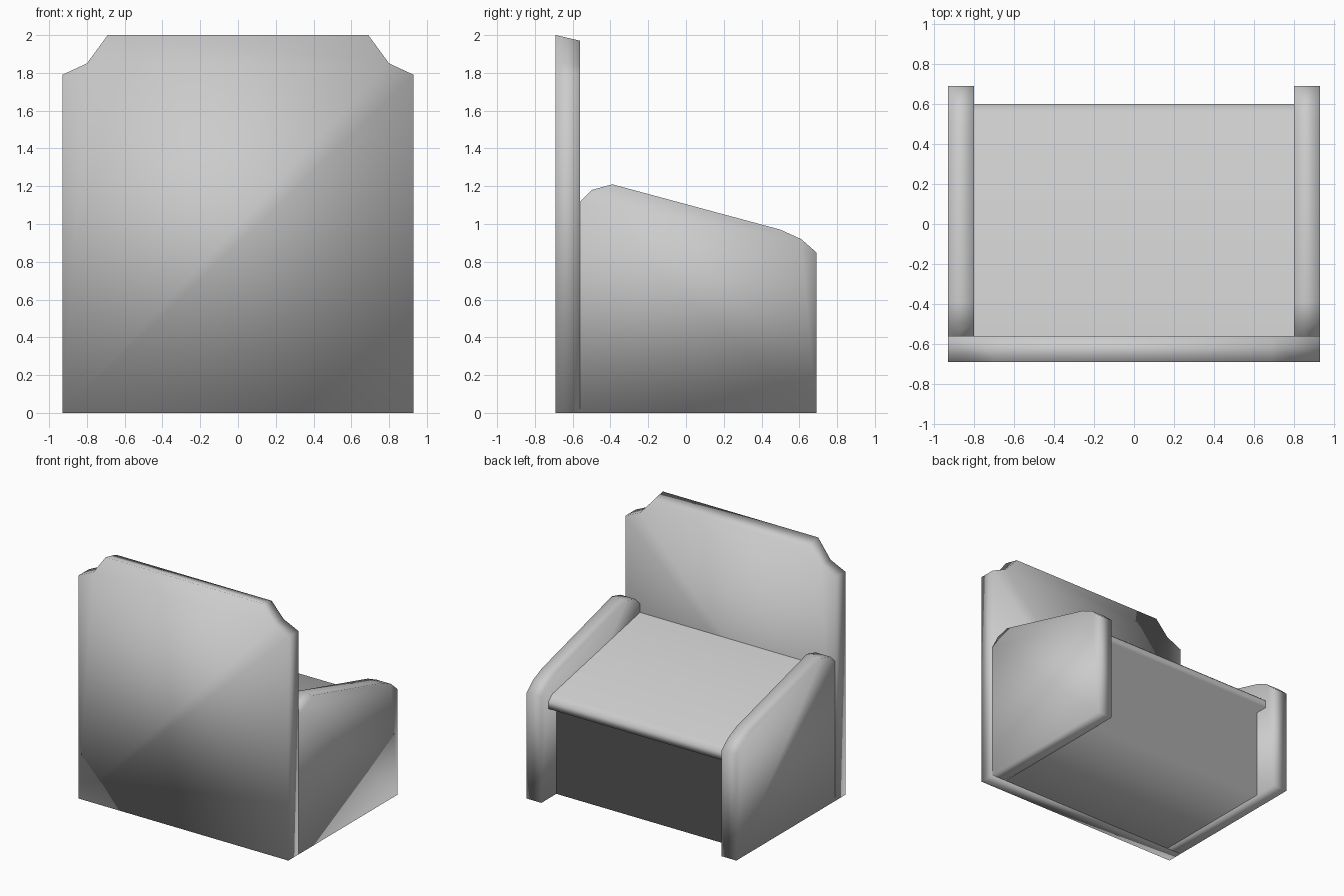
import bpy
import bmesh
from mathutils import Vector

cube = bpy.data.objects.get("Cube")
if cube:
    bpy.data.objects.remove(cube, do_unlink=True)

# One plain upholstery colour
fabric = bpy.data.materials.new("light grey fabric")
fabric.use_nodes = True
grey = (0.6, 0.6, 0.6, 1.0)
fabric.diffuse_color = grey
fabric.node_tree.nodes["Principled BSDF"].inputs["Base Color"].default_value = grey

BACK_FRONT = -0.56   # plane where the backrest meets the seat and arms
ARM_INNER, ARM_OUTER = 0.80, 0.93


def prism(name, profile, place, start, end, hidden=None, adjust=None):
    """Extrude a profile between two depths, dropping faces buried in other parts."""
    bm = bmesh.new()
    rings = [[bm.verts.new(place(a, b, depth)) for a, b in profile]
             for depth in (start, end)]
    bm.faces.new(rings[0])
    bm.faces.new(rings[1])
    for i in range(len(profile)):
        j = (i + 1) % len(profile)
        bm.faces.new((rings[0][i], rings[0][j], rings[1][j], rings[1][i]))
    bmesh.ops.recalc_face_normals(bm, faces=bm.faces)
    if adjust:
        for vert in bm.verts:
            adjust(vert)
    if hidden:
        buried = [f for f in bm.faces if hidden(f)]
        bmesh.ops.delete(bm, geom=buried, context='FACES')
    for face in bm.faces:
        face.smooth = True
    mesh = bpy.data.meshes.new(name)
    bm.to_mesh(mesh)
    bm.free()
    mesh.materials.append(fabric)
    obj = bpy.data.objects.new(name, mesh)
    bpy.context.collection.objects.link(obj)
    return obj


def side_on(y, z, x):
    return Vector((x, y, z))


def face_on(x, z, y):
    return Vector((x, y, z))


# Backrest with stepped shoulders, its top edge sloping down to the seat side
half = [(0.93, 0), (0.93, 1.79), (0.80, 1.85), (0.69, 2.0)]
outline = half + [(-x, z) for x, z in reversed(half)]


def slope_top(vert):
    if vert.co.y > -0.6 and vert.co.z > 1.9:
        vert.co.z -= 0.03


prism("backrest", outline, face_on, -0.69, BACK_FRONT, adjust=slope_top)

# Seat block with an overhanging front lip, open where it joins arms and back
seat_profile = [(BACK_FRONT, 0), (0.50, 0), (0.50, 0.72), (0.60, 0.72),
                (0.60, 0.78), (0.55, 0.82), (BACK_FRONT, 1.05)]
prism("seat", seat_profile, side_on, -ARM_INNER, ARM_INNER,
      hidden=lambda f: abs(f.normal.x) > 0.9 or f.normal.y < -0.9)

# Sloping arms, one on each side
arm_profile = [(BACK_FRONT, 0), (0.69, 0), (0.69, 0.85), (0.61, 0.92),
               (0.50, 0.97), (-0.39, 1.21), (-0.50, 1.18), (BACK_FRONT, 1.12)]
for name, side in (("left_arm", 1), ("right_arm", -1)):
    prism(name, arm_profile, side_on, side * ARM_INNER, side * ARM_OUTER,
          hidden=lambda f: f.normal.y < -0.95)
